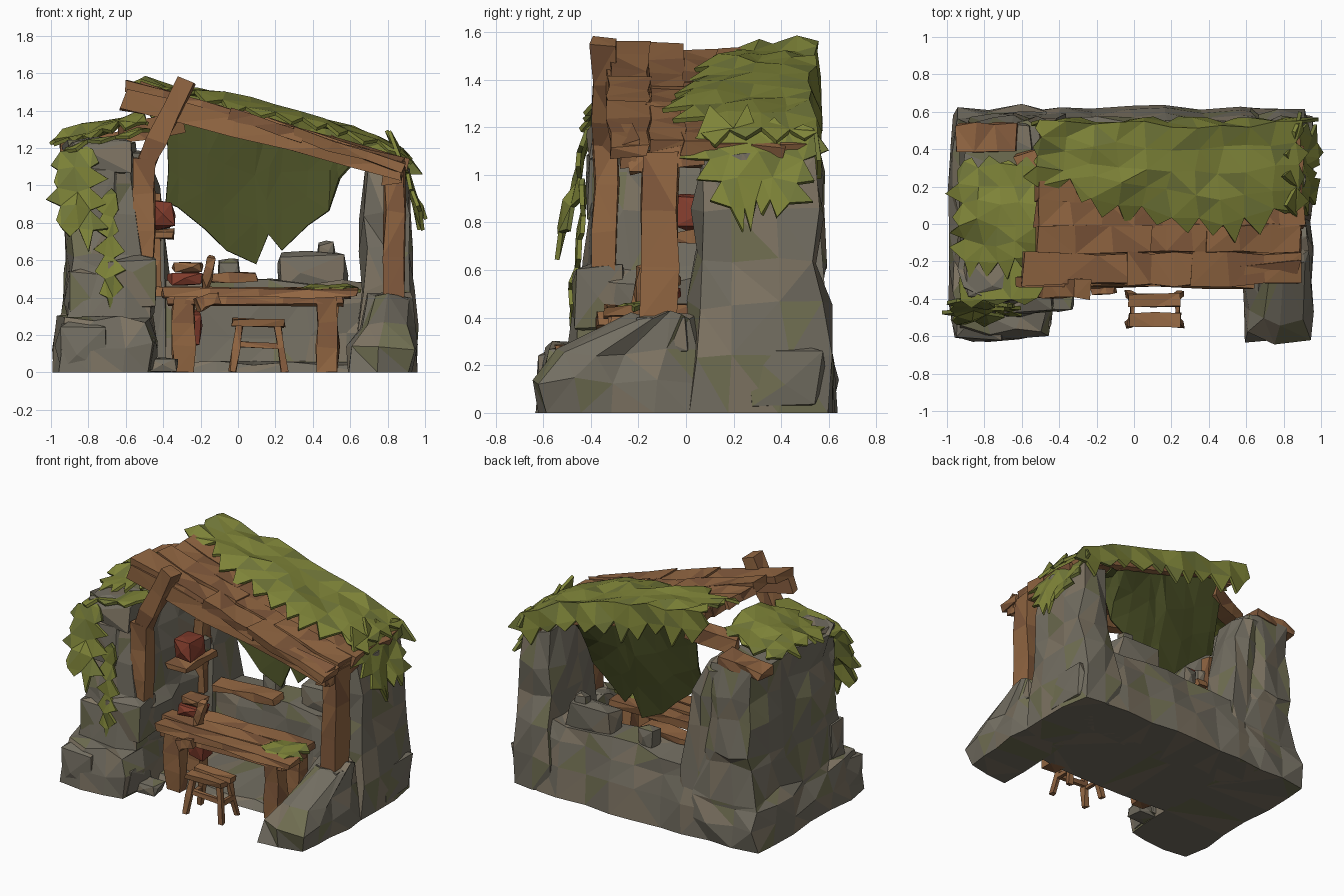
import bpy, bmesh, math, random
from mathutils import Vector

if "Cube" in bpy.data.objects:
    bpy.data.objects.remove(bpy.data.objects["Cube"])

R = random.Random(7)


def mat(name, c):
    m = bpy.data.materials.new(name)
    m.diffuse_color = (*c, 1)
    m.use_nodes = True
    m.node_tree.nodes["Principled BSDF"].inputs["Base Color"].default_value = m.diffuse_color
    return m


STONE = [mat("stone_grey", (.17, .155, .12)), mat("stone_warm", (.21, .175, .125)),
         mat("stone_mossy", (.165, .16, .085))]
WOOD = [mat("wood", (.29, .135, .055)), mat("wood_dark", (.22, .10, .045))]
MOSS = [mat("moss", (.21, .23, .04)), mat("moss_dark", (.16, .18, .04))]
DRAPE = [mat("drape_green", (.065, .075, .018))]
RED = [mat("red_cloth", (.22, .045, .025))]


def j(a):
    return R.uniform(-a, a)


def finish(name, bm, mats, thick=0):
    """Turn a bmesh into a flat shaded object with mottled faces."""
    for v in bm.verts:
        v.co.z = max(v.co.z, 0)
    bmesh.ops.triangulate(bm, faces=bm.faces[:])
    bmesh.ops.recalc_face_normals(bm, faces=bm.faces[:])
    for f in bm.faces:
        f.material_index = R.choices(range(len(mats)), [5, 2, 1][:len(mats)])[0]
    me = bpy.data.meshes.new(name)
    bm.to_mesh(me)
    bm.free()
    for m in mats:
        me.materials.append(m)
    ob = bpy.data.objects.new(name, me)
    bpy.context.collection.objects.link(ob)
    if thick:
        ob.modifiers.new("thickness", 'SOLIDIFY').thickness = thick
    return ob


def wall(name, rings, step=.2, a=.025):
    """Rough masonry: stacked rectangular rings (z, x0, x1, y0, y1)."""
    bm = bmesh.new()
    z, x0, x1, y0, y1 = rings[0]
    nx, ny = max(2, round((x1 - x0) / step)), max(2, round((y1 - y0) / step))
    path = ([(i / nx, 0) for i in range(nx)] + [(1, i / ny) for i in range(ny)] +
            [(1 - i / nx, 1) for i in range(nx)] + [(0, 1 - i / ny) for i in range(ny)])
    loops = []
    for k, (z, x0, x1, y0, y1) in enumerate(rings):
        loop = []
        for u, v in path:
            x, y = x0 + (x1 - x0) * u, y0 + (y1 - y0) * v
            if u in (0, 1) and v in (0, 1):
                x, y = x + (.02 if u == 0 else -.02), y + (.02 if v == 0 else -.02)
            loop.append(bm.verts.new((x + j(a), y + j(a), z + (j(a) if k else 0))))
        loops.append(loop)
    n = len(path)
    for A, B in zip(loops, loops[1:]):
        for i in range(n):
            bm.faces.new((A[i], A[(i + 1) % n], B[(i + 1) % n], B[i]))
    bm.faces.new(loops[0])
    bm.faces.new(loops[-1])
    return finish(name, bm, STONE)


def rock(name, c, s, mats=STONE):
    """Faceted boulder: convex hull of a jittered box with bulged sides."""
    bm = bmesh.new()
    pts = [(x, y, z) for x in (-1, 1) for y in (-1, 1) for z in (-1, 1)]
    pts = [[q * (.82 + j(.16)) for q in p] for p in pts]
    for ax in range(3):
        for sg in (-1, 1):
            p = [j(.4), j(.4), j(.4)]
            p[ax] = sg
            pts.append(p)
    for p in pts:
        bm.verts.new([c[i] + p[i] * s[i] / 2 for i in range(3)])
    r = bmesh.ops.convex_hull(bm, input=bm.verts[:])
    bmesh.ops.delete(bm, geom=r['geom_interior'], context='VERTS')
    return finish(name, bm, mats)


def beam(name, p0, p1, w, h, a=.012, seg=3, mats=WOOD):
    """Hand-hewn timber from p0 to p1, with uneven sections."""
    p0, p1 = Vector(p0), Vector(p1)
    d = (p1 - p0).normalized()
    side = d.cross((0, 0, 1)) if abs(d.z) < .95 else Vector((0, 1, 0))
    side.normalize()
    up = side.cross(d)
    bm = bmesh.new()
    loops = []
    for k in range(seg + 1):
        c = p0.lerp(p1, k / seg)
        loops.append([bm.verts.new(c + side * (sx * w / 2 + j(a)) + up * (sy * h / 2 + j(a)) + d * j(a))
                      for sx, sy in ((-1, -1), (1, -1), (1, 1), (-1, 1))])
    for A, B in zip(loops, loops[1:]):
        for i in range(4):
            bm.faces.new((A[i], A[(i + 1) % 4], B[(i + 1) % 4], B[i]))
    bm.faces.new(loops[0])
    bm.faces.new(loops[-1])
    return finish(name, bm, mats)


def sheet(name, fn, nu, nv, a=.025, fringe=.07, mats=MOSS, thick=.02):
    """Leafy sheet over fn(u, v) with a ragged fringe of pointed blades."""
    bm = bmesh.new()
    g = [[bm.verts.new(Vector(fn(u / nu, v / nv)) + Vector((j(a), j(a), j(a))))
          for v in range(nv + 1)] for u in range(nu + 1)]
    for u in range(nu):
        for v in range(nv):
            bm.faces.new((g[u][v], g[u + 1][v], g[u + 1][v + 1], g[u][v + 1]))
    for e in [e for e in bm.edges if e.is_boundary] if fringe else []:
        p, q = e.verts
        mid = (p.co + q.co) / 2
        out = mid - e.link_faces[0].calc_center_median()
        t = bm.verts.new(mid + out.normalized() * fringe * R.uniform(.2, 1.5) + Vector((0, 0, -.02)))
        bm.faces.new((q, p, t))
    return finish(name, bm, mats, thick)


# Masonry: left wall with rear pier, right wall, low back wall, front foot, floor
wall("left_wall", [(0, -.97, -.44, -.61, .62), (.14, -.97, -.44, -.62, .62), (.28, -.95, -.46, -.58, .6),
                   (.31, -.93, -.47, -.48, .59), (.55, -.92, -.46, -.46, .57), (.62, -.9, -.5, -.41, .57),
                   (.85, -.91, -.52, -.4, .56), (1.02, -.88, -.54, -.39, .56), (1.22, -.92, -.56, -.38, .55)])
wall("left_rear_pier", [(0, -.6, -.36, .25, .6), (.45, -.6, -.36, .27, .59), (.75, -.62, -.38, .28, .57),
                        (1.0, -.64, -.42, .28, .56), (1.18, -.66, -.48, .28, .55)], .16, .02)
wall("right_wall", [(0, .62, .95, -.02, .62), (.22, .62, .95, .0, .62), (.45, .65, .93, .02, .59),
                    (.65, .66, .93, .04, .57), (.85, .67, .92, .04, .56), (1.08, .69, .9, .06, .55)])
wall("back_wall", [(0, -.6, .75, .28, .62), (.2, -.6, .75, .3, .61), (.38, -.6, .75, .3, .58),
                   (.48, -.6, .75, .32, .56)])
wall("right_front_foot", [(0, .59, .95, -.63, .05), (.13, .6, .95, -.62, .05), (.25, .65, .93, -.54, .05),
                          (.41, .71, .92, -.22, .05)], .18)
wall("floor", [(0, -.5, .68, -.25, .35), (.05, -.5, .68, -.22, .35)], .2, .015)
for c, s in [((-.84, -.48, .14), (.28, .3, .3)), ((-.56, -.45, .1), (.26, .28, .22)),
             ((-.57, -.36, .48), (.27, .24, .3)), ((-.8, -.38, .42), (.26, .18, .28)),
             ((-.76, -.36, .95), (.27, .12, .35)), ((-.74, -.28, 1.16), (.36, .28, .2)),
             ((.4, .45, .54), (.38, .18, .22)), ((-.05, .47, .52), (.12, .14, .18)),
             ((.47, .47, .62), (.1, .08, .17)), ((.82, -.1, .33), (.2, .24, .2)),
             ((.88, .42, .16), (.16, .34, .3)), ((-.4, -.4, .04), (.16, .14, .08))]:
    rock("boulder", c, s)


# Roof boards running down the slope, with beams and posts
def roof_z(x):
    return 1.36 - .28 * x


for i, (y, w, x0, x1) in enumerate([(-.24, .17, -.58, .87), (-.08, .15, -.5, .86), (.06, .15, -.5, .88),
                                    (.2, .15, -.5, .86), (.34, .15, -.48, .88), (.46, .11, -.48, .86)]):
    cuts = [x0, -.02 + (i % 2) * .08, .32 + (i % 3) * .09, x1]
    for a, b in zip(cuts, cuts[1:]):
        dz = j(.01)
        beam("roof_board", (a - .02, y, roof_z(a) + dz + .012), (b + .02, y, roof_z(b) + dz - .01), w, .055)
beam("front_rafter", (-.61, -.31, 1.46), (.87, -.24, 1.09), .08, .1, .015, 5)
beam("left_post", (-.5, -.34, .58), (-.5, -.34, 1.14), .1, .11)
beam("left_brace", (-.51, -.34, 1.08), (-.28, -.35, 1.56), .1, .1)
beam("right_post", (.83, -.12, .38), (.84, -.1, 1.1), .15, .1)
beam("right_bracket", (.82, -.24, 1.05), (.84, .08, 1.08), .1, .09)
beam("back_stub", (.82, .47, .95), (.82, .47, 1.12), .1, .1)
beam("back_left_log", (-.62, .32, 1.28), (-.3, .42, 1.34), .1, .1)
beam("wall_plank", (-.95, .46, 1.21), (-.63, .46, 1.25), .15, .06)

# Moss on the main roof, drooping at the back and spilling over the right end
lower = [.22, .14, .09, .05, .01, .05, .08]


def roof_moss(u, v):
    x = -.5 + 1.38 * u
    y0 = lower[min(6, int(u * 6.99))]
    z = 1.465 - .2 * x - .12 * max(x, 0) ** 2
    return x, y0 + (.55 - y0) * min(1, v * 1.2), z - (.02 if v == 0 else .13 if v == 1 else 0)


sheet("roof_moss", roof_moss, 10, 5, .022, .08)
sheet("right_hanging_moss", lambda u, v: (.87 + .1 * u, .06 + .48 * v + (.12 - .24 * v) * u, 1.18 - .3 * u),
      3, 4, .02, .1)

# Moss over the left wall, plus hanging vines on its front and side
sheet("left_wall_moss", lambda u, v: (-.93 + .41 * u, -.2 + .52 * v, 1.25 + .1 * u + .04 * math.sin(math.pi * v)), 4, 5)
sheet("left_side_vine", lambda u, v: (-.95 + .16 * u, -.41 - .12 * v, 1.18 - .4 * v), 2, 4, .02, .07)
sheet("left_front_vine", lambda u, v: (-.71 + .05 * u, -.44 - .05 * v, .95 - .55 * v), 1, 5, .015, .05)
sheet("left_eave_moss", lambda u, v: (-.93 + .4 * u, -.41 + .2 * v, 1.2 + .12 * u), 3, 1, .02, .05)

# Drape hanging at the back opening
drape = [(-.38, .9), (-.32, .87), (-.17, .76), (-.07, .65), (.1, .58), (.16, .74), (.24, .65), (.38, .78),
         (.5, .87), (.54, 1.03), (.6, 1.1)]


def drape_pt(u, v):
    x, z = drape[round(u * 10)]
    top = 1.33 - .28 * x
    return x, .47 - .12 * v, top + (z - top) * v


sheet("back_drape", drape_pt, 10, 3, .012, 0, DRAPE, .012)

# Workbench
for y in (-.28, -.16, -.04):
    beam("bench_top_board", (-.42 + j(.03), y, .425), (.6 + j(.04), y, .425), .115, .05, .01, 4)
beam("bench_apron", (-.38, -.29, .385), (.56, -.29, .385), .05, .05)
for x in (-.29, .48):
    for y in (-.27, -.04):
        beam("bench_leg", (x, y, 0), (x, y, .41), .1, .11)
beam("bench_tip", (-.22, -.35, .36), (-.1, -.34, .4), .06, .06)

# Stool with two seat boards, splayed legs and rails
for y in (-.51, -.41):
    beam("stool_seat_board", (-.03, y, .27), (.25, y, .26), .07, .035, .008, 2)
for sx in (-1, 1):
    for y, oy in ((-.5, -.04), (-.41, .04)):
        beam("stool_leg", (.11 + sx * .14, y + oy, 0), (.11 + sx * .1, y, .26), .035, .035, .006, 2)
    beam("stool_side_rail", (.11 + sx * .12, -.5, .13), (.11 + sx * .12, -.4, .13), .025, .03, .005, 1)
beam("stool_front_rail", (0, -.51, .15), (.23, -.51, .14), .025, .03, .005, 1)

# Things on the bench, and the shelf on the left wall
rock("red_book", (-.28, -.1, .5), (.2, .16, .07), RED)
rock("wooden_book", (-.27, -.09, .56), (.17, .14, .06), WOOD)
beam("leaning_peg", (-.18, -.2, .45), (-.14, -.18, .62), .04, .04)
rock("red_bucket", (-.26, -.05, .24), (.14, .14, .2), RED)
sheet("bench_moss", lambda u, v: (.4 + .18 * u, -.26 + .18 * v, .465), 2, 2, .012, .05)
beam("shelf", (-.42, -.08, .74), (-.42, .26, .74), .16, .04)
beam("shelf_upright", (-.45, .24, .45), (-.45, .24, .95), .07, .07)
rock("red_bundle", (-.41, .04, .84), (.15, .2, .16), RED)
rock("shelf_stone", (-.42, .18, .81), (.12, .12, .1), STONE)
beam("ledge_plank", (-.36, .3, .5), (.1, .31, .51), .12, .04)
